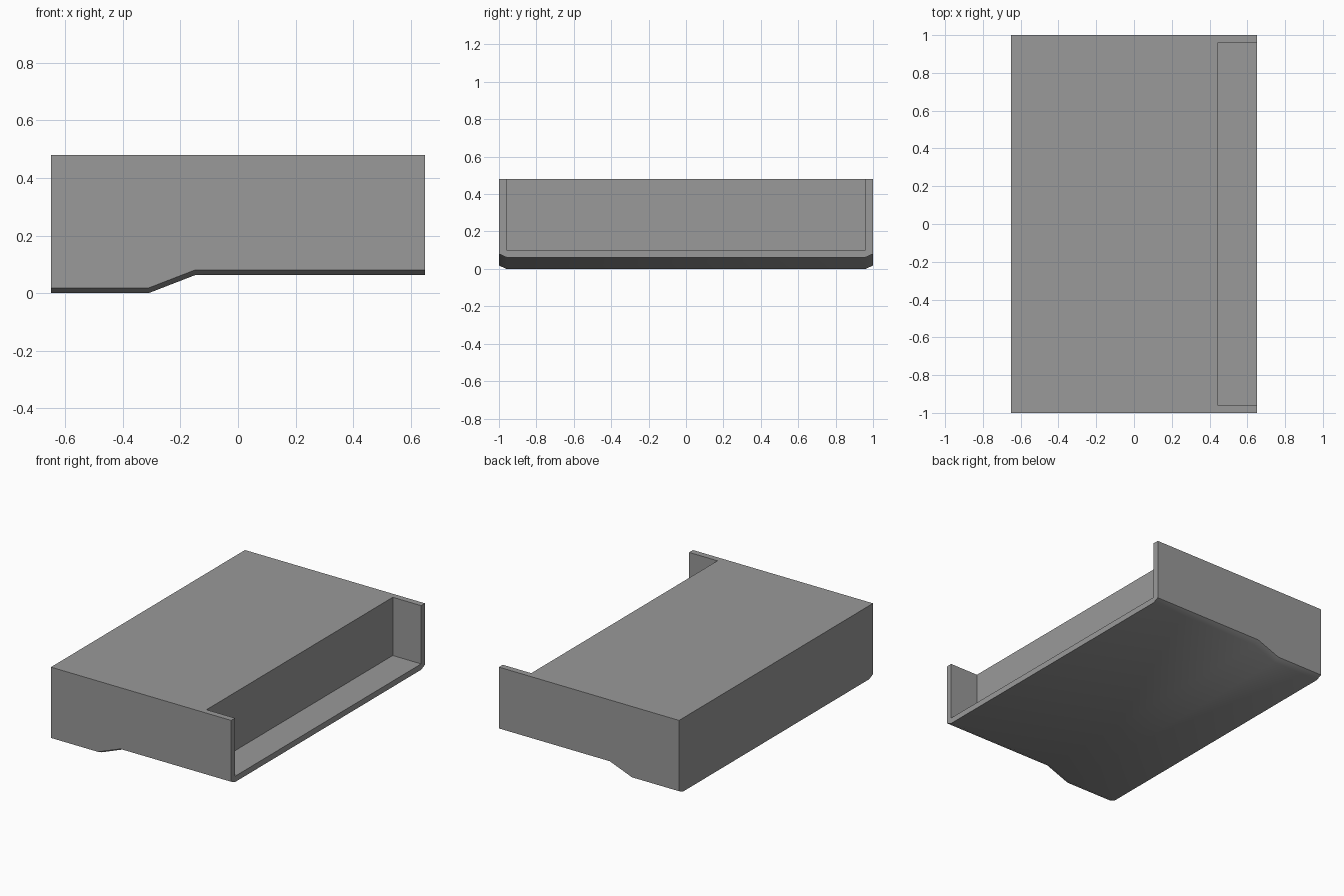
import bpy, bmesh, math

cube = bpy.data.objects.get("Cube")
if cube:
    bpy.data.objects.remove(cube)

grey = bpy.data.materials.new("mid_grey")
grey.use_nodes = True
tone = (0.32, 0.32, 0.32, 1)
grey.diffuse_color = tone
grey.node_tree.nodes["Principled BSDF"].inputs["Base Color"].default_value = tone

HALF_X, HALF_Y, TOP = 0.65, 1.0, 0.48
WALL, CHAMFER = 0.04, 0.018


def add_object(name, bm):
    bmesh.ops.recalc_face_normals(bm, faces=bm.faces)
    mesh = bpy.data.meshes.new(name)
    bm.to_mesh(mesh)
    bm.free()
    mesh.materials.append(grey)
    obj = bpy.data.objects.new(name, mesh)
    bpy.context.collection.objects.link(obj)
    return obj


# Tray body: stepped underside profile lofted across its width,
# with the underside raised at both outer edges
underside = [(-HALF_X, 0), (-0.31, 0), (-0.15, 0.062), (HALF_X, 0.062)]
bm = bmesh.new()
rings = []
for y in (-HALF_Y, WALL - HALF_Y, HALF_Y - WALL, HALF_Y):
    lift = CHAMFER if abs(y) == HALF_Y else 0
    points = [(x, z + lift) for x, z in underside]
    points += [(HALF_X, TOP), (-HALF_X, TOP)]
    rings.append([bm.verts.new((x, y, z)) for x, z in points])
for a, b in zip(rings, rings[1:]):
    for i in range(len(a)):
        j = (i + 1) % len(a)
        bm.faces.new((a[i], a[j], b[j], b[i]))
bm.faces.new(rings[0])
bm.faces.new(rings[-1])
body = add_object("tray_body", bm)

bpy.ops.object.select_all(action='DESELECT')
bpy.context.view_layer.objects.active = body
body.select_set(True)
bpy.ops.object.shade_smooth_by_angle(angle=math.radians(30))

# Open recess on the left side, leaving a thin wall at each end and a floor
bm = bmesh.new()
bmesh.ops.create_cube(bm, size=1)
low = (0.445, WALL - HALF_Y, 0.10)
high = (HALF_X + 0.1, HALF_Y - WALL, TOP + 0.1)
for v in bm.verts:
    v.co = [b if c > 0 else a for c, a, b in zip(v.co, low, high)]
cutter = add_object("recess_cutter", bm)

cut = body.modifiers.new("recess", 'BOOLEAN')
cut.operation = 'DIFFERENCE'
cut.solver = 'EXACT'
cut.object = cutter
bpy.context.view_layer.objects.active = body
bpy.ops.object.modifier_apply(modifier=cut.name)
cutter.hide_render = True
bpy.data.objects.remove(cutter)
